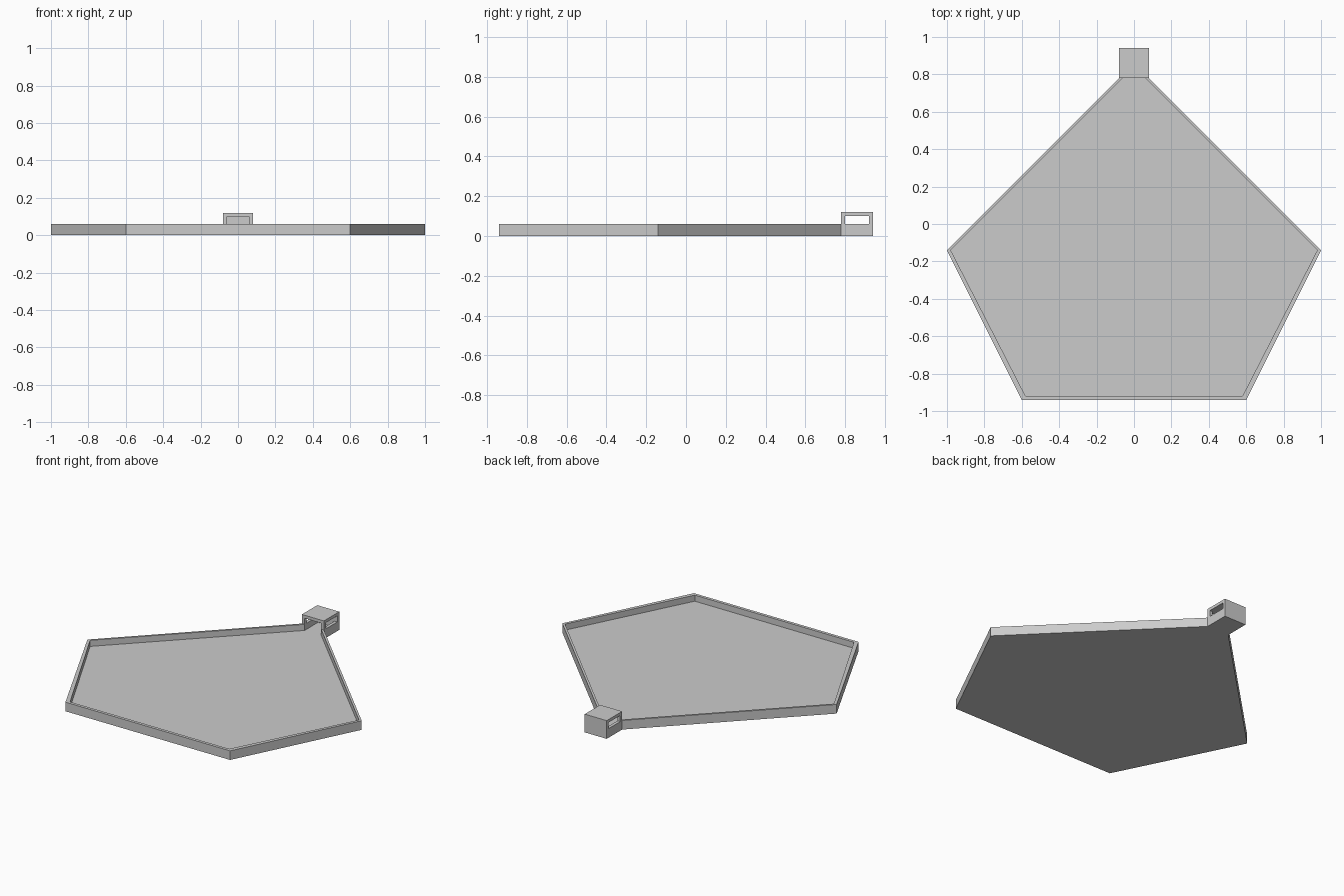
import bpy, bmesh

if "Cube" in bpy.data.objects:
    bpy.data.objects.remove(bpy.data.objects["Cube"])


def prism(name, outline, z0, z1):
    """Closed vertical prism from a counter-clockwise outline."""
    bm = bmesh.new()
    face = bm.faces.new([bm.verts.new((x, y, z0)) for x, y in outline])
    top = bmesh.ops.extrude_face_region(bm, geom=[face], use_keep_orig=True)
    verts = [g for g in top["geom"] if isinstance(g, bmesh.types.BMVert)]
    bmesh.ops.translate(bm, verts=verts, vec=(0, 0, z1 - z0))
    bmesh.ops.recalc_face_normals(bm, faces=bm.faces)
    mesh = bpy.data.meshes.new(name)
    bm.to_mesh(mesh)
    bm.free()
    obj = bpy.data.objects.new(name, mesh)
    bpy.context.collection.objects.link(obj)
    return obj


def mirrored(half):
    """Complete a right-hand half outline across x = 0."""
    return half + [(-x, y) for x, y in reversed(half) if x > 0]


def combine(target, other, operation):
    mod = target.modifiers.new(other.name, 'BOOLEAN')
    mod.operation = operation
    mod.solver = 'EXACT'
    mod.object = other
    other.hide_render = True
    other.hide_viewport = True


# Pentagonal tray body
tray = prism("tray", mirrored([(0.6, -0.94), (1.0, -0.14), (0.0, 0.86)]), 0, 0.06)

# Square hood over the pointed corner
hood = prism("hood_block", mirrored([(0.08, 0.78), (0.08, 0.94)]), 0, 0.12)
combine(tray, hood, 'UNION')

# Hollow of the tray, running on into the hood
hollow = prism("hollow_cutter", mirrored(
    [(0.58, -0.92), (0.98, -0.14), (0.06, 0.78), (0.06, 0.92)]), 0.02, 0.10)
combine(tray, hollow, 'DIFFERENCE')

# Side windows through the hood
window = prism("window_cutter", mirrored([(0.2, 0.80), (0.2, 0.92)]), 0.06, 0.10)
combine(tray, window, 'DIFFERENCE')
